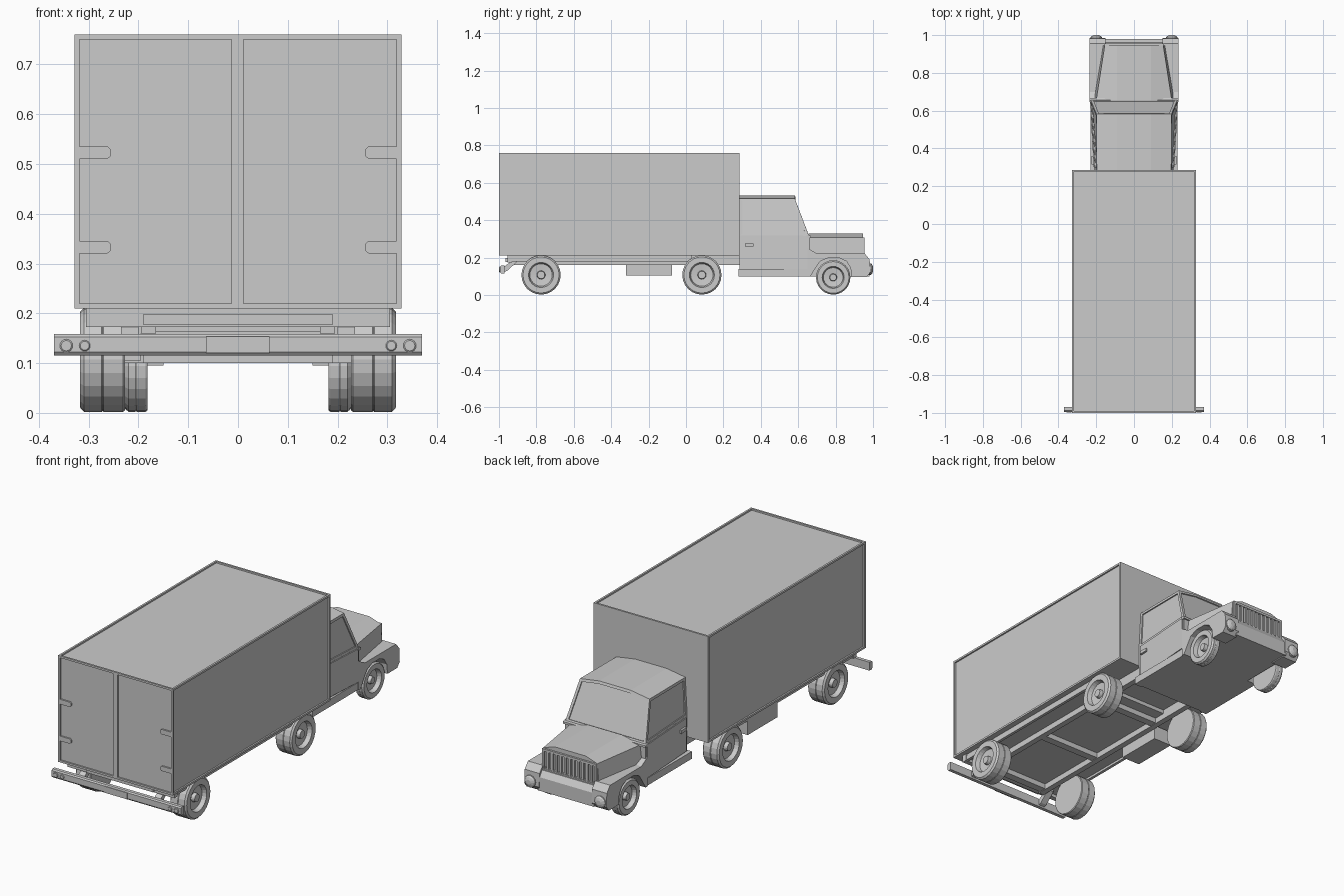
import bpy, bmesh, math
from mathutils import Vector

if "Cube" in bpy.data.objects:
    bpy.data.objects.remove(bpy.data.objects["Cube"])


def finish(name, bm):
    bmesh.ops.recalc_face_normals(bm, faces=bm.faces[:])
    me = bpy.data.meshes.new(name)
    bm.to_mesh(me)
    bm.free()
    ob = bpy.data.objects.new(name, me)
    bpy.context.collection.objects.link(ob)
    return ob


def recess(bm, dirs, width, depth):
    """Inset a sunken panel in every face pointing along one of dirs."""
    bm.normal_update()
    faces = [f for f in bm.faces if any(f.normal.dot(Vector(d)) > 0.85 for d in dirs)]
    for f in faces:
        n = f.normal.copy()
        bmesh.ops.inset_region(bm, faces=[f], thickness=width, use_even_offset=True)
        ext = bmesh.ops.extrude_face_region(bm, geom=[f])
        bmesh.ops.translate(bm, vec=-n * depth, verts=[v for v in ext['geom'] if isinstance(v, bmesh.types.BMVert)])
        if f.is_valid:
            bm.faces.remove(f)


def loft(name, rings, dirs=(), width=0.012, depth=0.006):
    bm = bmesh.new()
    vs = [[bm.verts.new(p) for p in r] for r in rings]
    n = len(rings[0])
    for a, b in zip(vs, vs[1:]):
        for i in range(n):
            bm.faces.new((a[i], a[(i + 1) % n], b[(i + 1) % n], b[i]))
    bm.faces.new(vs[0][::-1])
    bm.faces.new(vs[-1])
    bmesh.ops.recalc_face_normals(bm, faces=bm.faces[:])
    if dirs:
        recess(bm, dirs, width, depth)
    return finish(name, bm)


def box(name, x, y, z, dirs=(), width=0.01, depth=0.008):
    rings = [[(x[0], q, z[0]), (x[1], q, z[0]), (x[1], q, z[1]), (x[0], q, z[1])] for q in y]
    return loft(name, rings, dirs, width, depth)


def prism(name, profile, x0, x1):
    """Extrude a (y, z) side profile across x."""
    return loft(name, [[(x, y, z) for y, z in profile] for x in (x0, x1)])


def lathe(name, profile, origin, axis, n=24):
    """Turn (offset, radius) points about the x or y axis."""
    rings = []
    for d, r in profile:
        ring = []
        for i in range(n):
            a = 2 * math.pi * i / n
            c, s = r * math.cos(a), r * math.sin(a)
            off = Vector((d, c, s)) if axis == 'x' else Vector((c, d, s))
            ring.append(Vector(origin) + off)
        rings.append(ring)
    return loft(name, rings)


def both(fn):
    for s, side in ((1, "right"), (-1, "left")):
        fn(s, side)


# Cargo box with framed panels
box("cargo_box", (-0.328, 0.328), (-1, 0.287), (0.21, 0.76),
    [(1, 0, 0), (-1, 0, 0), (0, 0, 1), (0, -1, 0)])
box("door_post", (-0.013, 0.011), (-1, -0.99), (0.22, 0.75))
for s in (1, -1):
    for z in (0.333, 0.523):
        xs = [(0.319, -.0125), (0.262, -.0125), (0.255, -.006), (0.255, .006), (0.262, .0125), (0.319, .0125)]
        loft("door_hinge", [[(s * x, y, z + d) for x, d in xs] for y in (-1, -0.99)])

# Underframe
box("floor_frame", (-0.298, 0.298), (-0.95, 0.03), (0.19, 0.212))
box("rear_sill", (-0.305, 0.305), (-0.955, -0.93), (0.173, 0.212))
box("rear_step", (-0.19, 0.19), (-0.965, -0.95), (0.177, 0.199))
for y in (-0.9, -0.5, -0.05):
    box("cross_member", (-0.19, 0.19), (y - 0.02, y + 0.02), (0.163, 0.195))
box("fuel_tank", (-0.3, -0.195), (-0.32, -0.075), (0.105, 0.18))
box("tank_strap", (-0.27, -0.23), (-0.28, -0.24), (0.16, 0.2))


def chassis_side(s, side):
    box(side + "_chassis_rail", (s * 0.165, s * 0.195), (-0.93, 0.7), (0.16, 0.212))
    box(side + "_floor_edge", (s * 0.285, s * 0.3), (-0.95, 0.03), (0.178, 0.2))
    prism(side + "_bumper_bracket", [(-0.975, 0.122), (-0.955, 0.13), (-0.9, 0.18), (-0.9, 0.2),
                                     (-0.925, 0.185), (-0.975, 0.15)], s * 0.2, s * 0.235)


both(chassis_side)

# Rear bumper, plate and lamps
prism("rear_bumper", [(-0.988, 0.115), (-0.994, 0.122), (-0.994, 0.152), (-0.988, 0.158),
                      (-0.97, 0.158), (-0.97, 0.115)], -0.37, 0.37)
box("number_plate", (-0.064, 0.063), (-0.998, -0.99), (0.12, 0.153))


def tail_lamps(s, side):
    for x, r in ((0.345, 0.013), (0.308, 0.011)):
        lathe(side + "_tail_lamp", [(0, r), (-0.007, r), (-0.009, r * 0.8)],
              (s * x, -0.99, 0.135), 'y', 16)


both(tail_lamps)


# Wheels: tyre, dished rim and hub
def wheel(name, s, x_in, x_out, y, r):
    w = x_out - x_in
    m = x_in + w / 2
    pts = [(x_in, r * 0.97), (x_in + 0.004, r), (m - 0.002, r), (m, r * 0.985), (m + 0.002, r),
           (x_out - 0.008, r), (x_out, r * 0.92), (x_out, r * 0.64), (x_out - 0.022, r * 0.57),
           (x_out - 0.026, r * 0.22), (x_out - 0.008, r * 0.19), (x_out - 0.008, r * 0.09)]
    lathe(name, [(s * d, q) for d, q in pts], (0, y, r + 0.002), 'x', 24)


def wheels(s, side):
    wheel(side + "_rear_wheel", s, 0.227, 0.317, -0.775, 0.105)
    wheel(side + "_middle_wheel", s, 0.227, 0.317, 0.085, 0.105)
    wheel(side + "_front_wheel", s, 0.182, 0.228, 0.787, 0.092)


both(wheels)


# Cab
def section(y_low, y_high, w_low, w_high, z_low, z_high, crown, flat):
    half = [(w_low, y_low, z_low), (w_high, y_high, z_high), (flat, y_high, crown)]
    return half + [(-x, y, z) for x, y, z in half[::-1]]


loft("cab_lower", [[(-w, y, 0.1), (w, y, 0.1), (w, y, 0.318), (-w, y, 0.318)]
                   for y, w in ((0.287, 0.208), (0.66, 0.23))])
loft("cab_upper", [section(0.287, 0.287, 0.208, 0.197, 0.315, 0.515, 0.532, 0.09),
                   section(0.658, 0.582, 0.23, 0.199, 0.315, 0.515, 0.532, 0.09)],
     [(1, 0, 0), (-1, 0, 0), (0, 1, 0.3)], 0.014, 0.006)
prism("windscreen_sill", [(0.645, 0.305), (0.645, 0.322), (0.668, 0.316), (0.668, 0.305)], -0.236, 0.236)

# Hood, grille and engine bay
loft("hood", [section(0.655, 0.655, 0.215, 0.2, 0.2, 0.308, 0.33, 0.09),
              section(0.945, 0.945, 0.165, 0.155, 0.2, 0.308, 0.33, 0.09)])
box("grille", (-0.155, 0.155), (0.93, 0.955), (0.195, 0.308), [(0, 1, 0)], 0.012, 0.012)
for i in range(11):
    x = -0.125 + i * 0.025
    box("grille_bar", (x - 0.006, x + 0.006), (0.94, 0.953), (0.2, 0.302))
box("engine_bay", (-0.17, 0.17), (0.65, 0.95), (0.1, 0.21))
prism("front_apron", [(0.94, 0.1), (0.94, 0.2), (0.96, 0.2), (0.98, 0.17), (0.98, 0.1)], -0.16, 0.16)


def cab_side(s, side):
    # Fender with wheel arch
    arch = [(0.885, 0.1), (0.88, 0.145), (0.858, 0.18), (0.82, 0.198),
            (0.76, 0.198), (0.717, 0.18), (0.69, 0.14)]
    prism(side + "_fender", [(0.65, 0.1), (0.65, 0.25), (0.7, 0.222), (0.955, 0.222), (0.982, 0.19),
                             (0.985, 0.12), (0.965, 0.095), (0.885, 0.095)] + arch[1:] + [(0.665, 0.1)],
          s * 0.15, s * 0.235)
    box(side + "_wheel_well", (s * 0.14, s * 0.175), (0.66, 0.95), (0.1, 0.215))
    box(side + "_running_board", (s * 0.19, s * 0.23), (0.28, 0.66), (0.1, 0.138))
    loft(side + "_door", [[(s * (w - 0.02), y, 0.142), (s * w, y, 0.142),
                           (s * w, y, 0.314), (s * (w - 0.02), y, 0.314)]
                          for y, w in ((0.3, 0.213), (0.65, 0.234))])
    box(side + "_door_handle", (s * 0.212, s * 0.226), (0.315, 0.36), (0.258, 0.274))
    # Headlight
    lathe(side + "_headlight", [(-0.02, 0.031), (0.004, 0.031), (0.01, 0.025), (0.015, 0.012)],
          (s * 0.2, 0.985, 0.138), 'y', 12)


both(cab_side)
